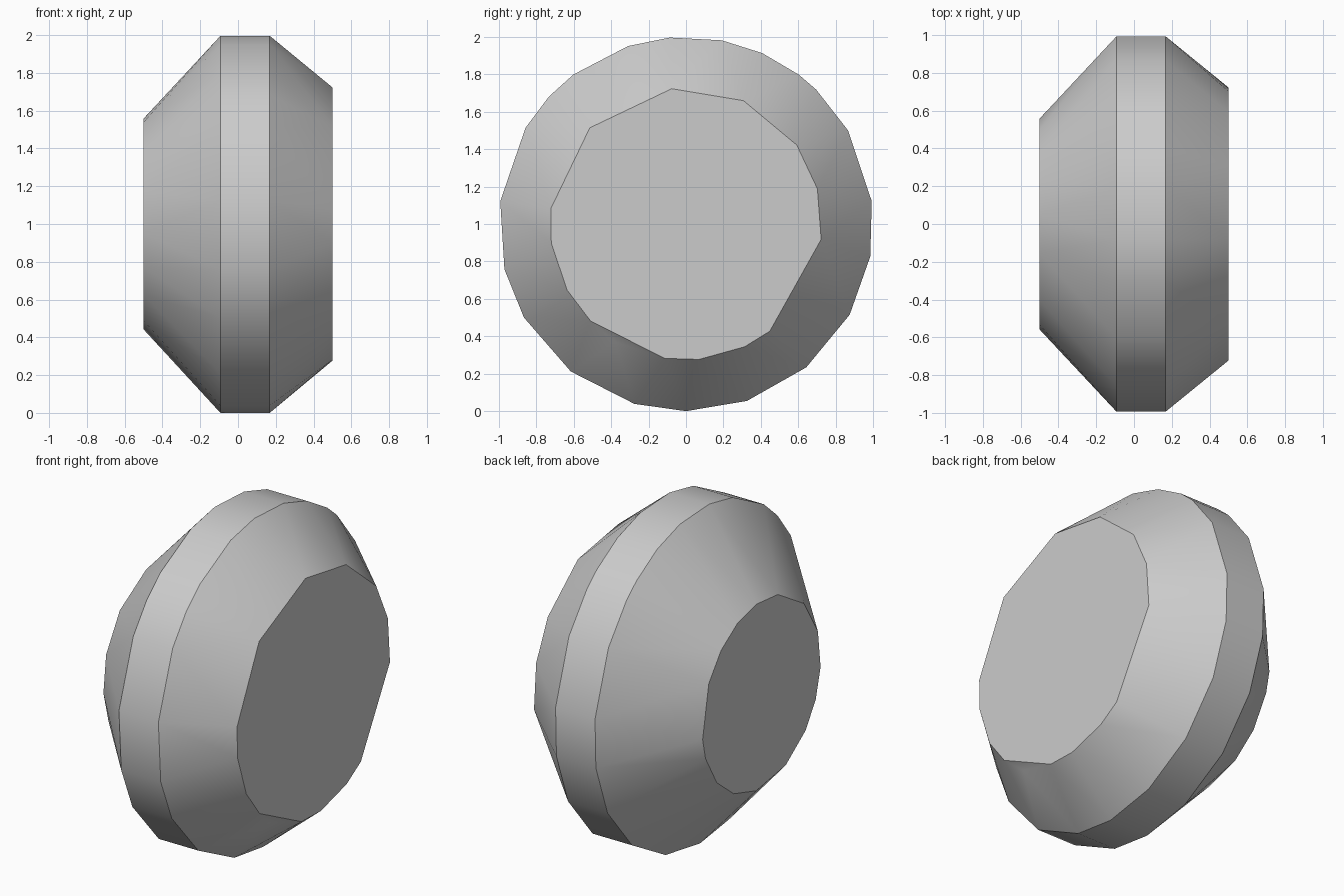
import bpy
import bmesh
from math import cos, sin, radians

cube = bpy.data.objects.get("Cube")
if cube:
    bpy.data.objects.remove(cube)

# One plain grey for the whole wheel
grey = bpy.data.materials.new("plain grey")
grey.use_nodes = True
colour = (0.6, 0.6, 0.6, 1)
grey.diffuse_color = colour
grey.node_tree.nodes["Principled BSDF"].inputs["Base Color"].default_value = colour

# Corner angles of the irregular rings, in degrees around the x axis
rim_angles = [7, 30, 46, 53, 66, 79, 95, 108, 127, 137, 149, 173,
              194, 210, 232, 254, 270, 289, 310, 331, 350]
hub_left_angles = [27, 47, 66, 85, 106, 136, 162, 185, 204, 222,
                   246, 275, 298, 319, 341, 354]
hub_right_angles = [15, 35.5, 65, 96, 135, 173.5, 188, 209, 225.5,
                    261, 275.5, 295.5, 308, 353.5]


def add_ring(bm, x, radius, angles):
    """Place one ring of corners on the wheel axis."""
    for a in angles:
        t = radians(a)
        bm.verts.new((x, radius * cos(t), 1 + radius * sin(t)))


# Wheel: left hub face, rim band and right hub face, skinned together
bm = bmesh.new()
add_ring(bm, -0.5, 0.56, hub_left_angles)
add_ring(bm, -0.093, 1.0, rim_angles)
add_ring(bm, 0.168, 1.0, rim_angles)
add_ring(bm, 0.5, 0.727, hub_right_angles)
add_ring(bm, 0.475, 0.735, [239])  # chipped corner
bmesh.ops.convex_hull(bm, input=bm.verts[:])
bmesh.ops.dissolve_limit(bm, angle_limit=radians(0.5),
                         verts=bm.verts[:], edges=bm.edges[:])
bmesh.ops.recalc_face_normals(bm, faces=bm.faces[:])

mesh = bpy.data.meshes.new("wheel")
bm.to_mesh(mesh)
bm.free()
mesh.materials.append(grey)
wheel = bpy.data.objects.new("wheel", mesh)
bpy.context.collection.objects.link(wheel)

# Smooth sides, sharp rim and hub edges
bpy.ops.object.select_all(action="DESELECT")
wheel.select_set(True)
bpy.context.view_layer.objects.active = wheel
bpy.ops.object.shade_smooth_by_angle(angle=radians(30))
